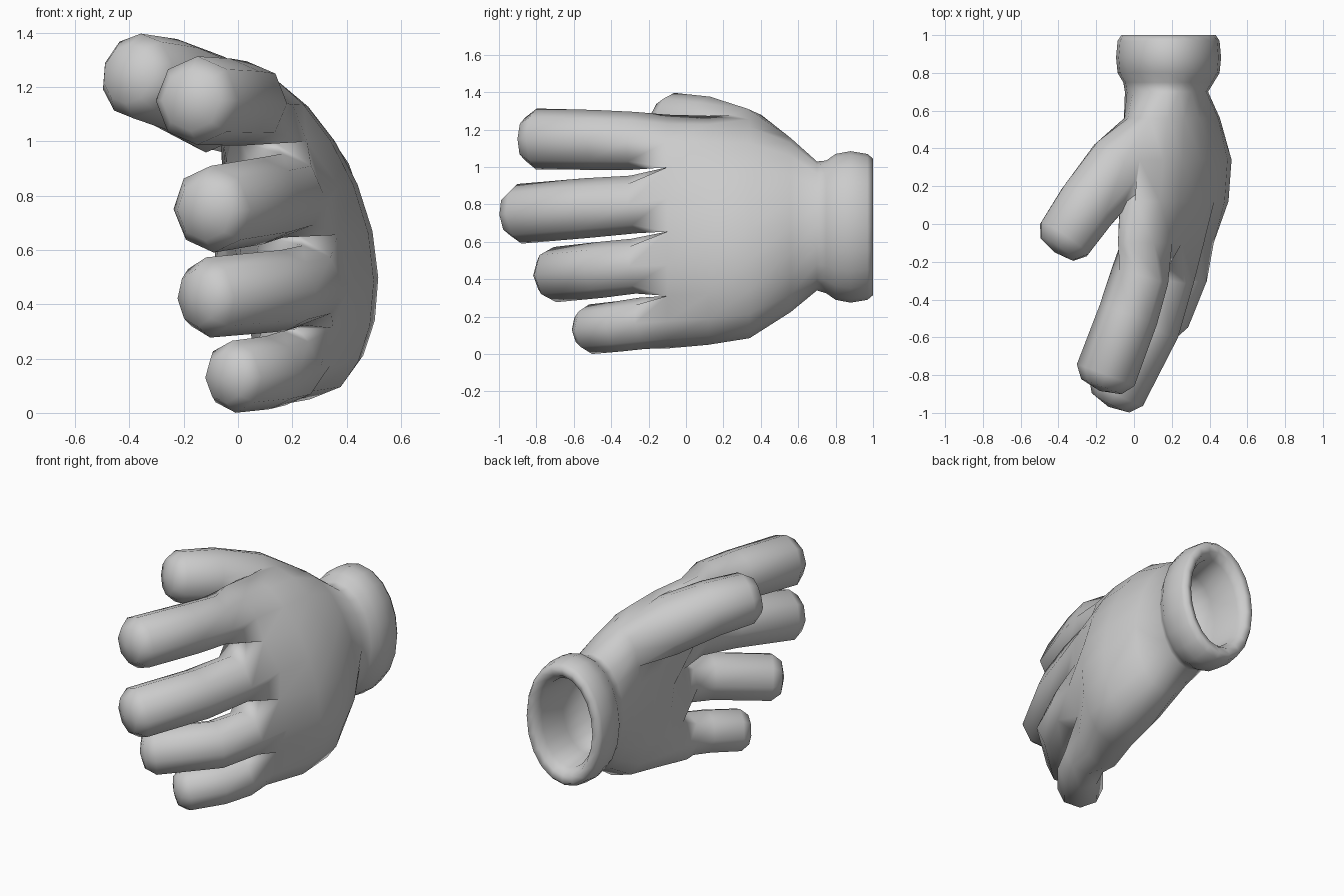
import bpy
import bmesh
from math import sin, cos, pi, copysign
from mathutils import Vector

cube = bpy.data.objects.get("Cube")
if cube:
    bpy.data.objects.remove(cube, do_unlink=True)

SIDES = 20            # sides of the palm and cuff
HALF = SIDES // 2
bm = bmesh.new()


def section(y, zc, rz, xc, rx, tilt=0, bow=0, square=0, heel=0):
    """One closed palm or cuff section, starting at the top, going round by +x."""
    ring = []
    for k in range(SIDES):
        a = 2 * pi * k / SIDES
        fold = min(a, 2 * pi - a)
        u = (1 - .2 * square) * cos(a) + .2 * square * (1 - 2 * fold / pi)
        s = copysign(abs(sin(a)) ** (1 - .45 * square), sin(a))
        x = xc + tilt * u + bow * (1 - u * u) + rx * s
        x += heel * min(s, 0) * (1 - u) / 2
        ring.append(bm.verts.new((x, y, zc + rz * u)))
    return ring


def bridge(a, b, skip=()):
    """Join two rings with quads, leaving out the skipped columns."""
    n = len(a)
    for k in range(n):
        if k not in skip:
            j = (k + 1) % n
            bm.faces.new((a[k], a[j], b[j], b[k]))


def digit(base, path, turn=0):
    """Extrude a finger from a base loop along (x, y, z, radius) points."""
    n = len(base)
    start = sum((v.co for v in base), Vector()) / n
    pts = [start] + [Vector(p[:3]) for p in path]
    last = base

    def add_ring(centre, t, r):
        out = Vector((0, 0, 1)).cross(t).normalized()
        down = out.cross(t)
        ring = []
        for k in range(n):
            a = 2 * pi * k / n + turn
            ring.append(bm.verts.new(centre + r * (cos(a) * out + sin(a) * down)))
        bridge(last, ring)
        return ring

    for i in range(1, len(pts)):
        t = (pts[i] - pts[i - 1]).normalized()
        if i + 1 < len(pts):
            t = (t + (pts[i + 1] - pts[i]).normalized()).normalized()
        r = path[i - 1][3]
        last = add_ring(pts[i], t, r)
    # blunt, nearly flat tip
    last = add_ring(pts[-1] + t * r * .4, t, r * .7)
    pole = bm.verts.new(pts[-1] + t * r * .55)
    for k in range(n):
        bm.faces.new((last[k], last[(k + 1) % n], pole))


# cuff: hollow lining, rounded rim, outer roll
lining = [section(y, .68, rz, .183, rx) for y, rz, rx in (
    (.55, .27, .14), (.75, .27, .17), (.94, .285, .185), (.99, .32, .21))]
bm.faces.new(lining[0])
roll = [section(y, .68, rz, .183, rx) for y, rz, rx in (
    (1, .365, .25), (.97, .39, .27), (.88, .405, .278), (.8, .39, .27), (.75, .355, .24))]

# palm: wrist to knuckles, becoming flatter and more cupped
palm = [
    section(.7, .685, .345, .172, .22),
    section(.56, .69, .465, .165, .235, -.08, .045, .3, .03),
    section(.34, .67, .585, .16, .235, -.13, .1, .65, .09),
    section(.12, .662, .612, .135, .215, -.13, .13, .85, .1),
    section(-.1, .655, .625, .068, .18, -.09, .167, 1, .04),
]
rings = lining + roll + palm
thumb_cols = (17, 18, 19)
for a, b in zip(rings, rings[1:]):
    hole = thumb_cols if a in (palm[1], palm[2]) else ()
    bridge(a, b, hole)

# thumb: grows from the opening at the top of the palm side
r1, r2, r3 = palm[1:4]
thumb_base = [r3[18], r3[17], r2[17], r1[17], r1[18],
              r1[19], r1[0], r2[0], r3[0], r3[19]]
digit(thumb_base, [(-.085, .3, 1.135, .182), (-.245, .1, 1.21, .17),
                   (-.37, -.08, 1.24, .158)], pi / 10)

# webs between the fingers, with the knuckles pinched into valleys
knuckle = palm[-1]
webs = [knuckle[0]]
for k in (3, 5, 7):
    outer, inner = knuckle[k], knuckle[SIDES - k]
    middle = (outer.co + inner.co) / 2
    for v in (outer, inner):
        v.co = v.co.lerp(middle, .25)
    webs.append(bm.verts.new(middle))
webs.append(knuckle[HALF])

# four fingers, top to bottom
fingers = [
    [(.03, -.28, 1.14, .155), (-.03, -.48, 1.145, .16), (-.15, -.8, 1.15, .163)],
    [(.165, -.28, .8, .155), (.085, -.54, .78, .16), (-.095, -.89, .75, .16)],
    [(.24, -.28, .47, .147), (.165, -.46, .45, .15), (-.11, -.7, .425, .148)],
    [(.17, -.23, .165, .138), (.11, -.36, .148, .135), (-.015, -.51, .133, .133)],
]
for i, path in enumerate(fingers):
    o = [knuckle[1 + 2 * i + j] for j in range(3)]
    n = [knuckle[SIDES - 1 - 2 * i - j] for j in range(3)]
    digit([o[1], o[2], webs[i + 1], n[2], n[1], n[0], webs[i], o[0]], path)

# clean up and finish the surface
bmesh.ops.delete(bm, geom=[v for v in bm.verts if not v.link_faces], context='VERTS')
bmesh.ops.recalc_face_normals(bm, faces=bm.faces[:])
for f in bm.faces:
    f.smooth = True

mesh = bpy.data.meshes.new("glove")
bm.to_mesh(mesh)
bm.free()
glove = bpy.data.objects.new("glove", mesh)
bpy.context.collection.objects.link(glove)

grey = bpy.data.materials.new("light_grey")
grey.use_nodes = True
colour = (.6, .6, .6, 1)
grey.diffuse_color = colour
grey.node_tree.nodes["Principled BSDF"].inputs["Base Color"].default_value = colour
mesh.materials.append(grey)
